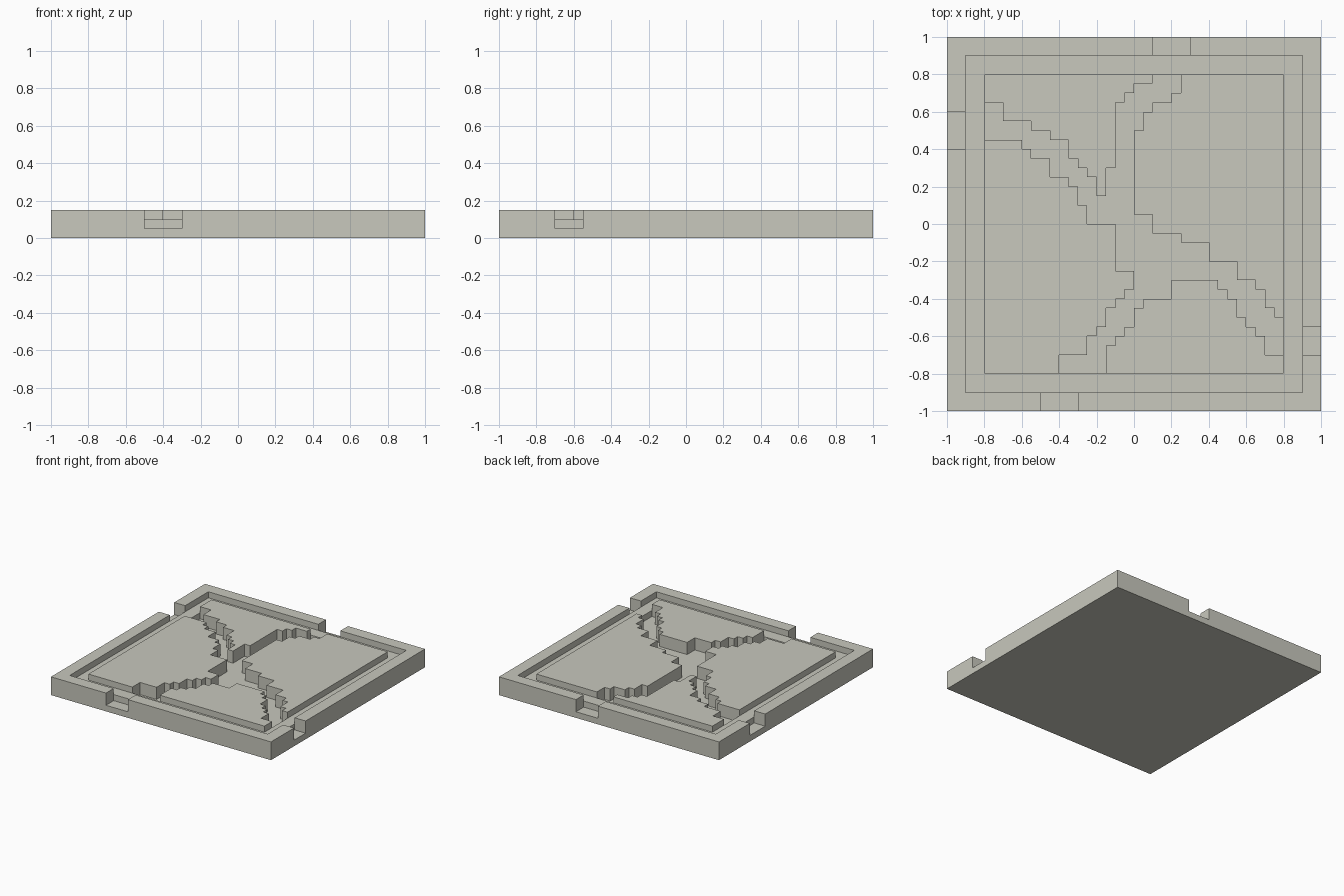
import bpy

if "Cube" in bpy.data.objects:
    bpy.data.objects.remove(bpy.data.objects["Cube"])

stone = bpy.data.materials.new("pale_stone")
stone.diffuse_color = (0.58, 0.58, 0.51, 1)
stone.use_nodes = True
stone.node_tree.nodes["Principled BSDF"].inputs["Base Color"].default_value = stone.diffuse_color


def solid(name, pts, faces, z0, z1):
    """Extrude counter-clockwise flat faces from z0 to z1 into a closed solid."""
    n = len(pts)
    verts = [(x, y, z) for z in (z0, z1) for x, y in pts]
    edges = {(f[i], f[(i + 1) % len(f)]) for f in faces for i in range(len(f))}
    polys = [tuple(reversed(f)) for f in faces]
    polys += [tuple(i + n for i in f) for f in faces]
    polys += [(a, b, b + n, a + n) for a, b in sorted(edges) if (b, a) not in edges]
    mesh = bpy.data.meshes.new(name)
    mesh.from_pydata(verts, [], polys)
    mesh.materials.append(stone)
    obj = bpy.data.objects.new(name, mesh)
    bpy.context.collection.objects.link(obj)
    return obj


def rect(x0, x1, y0, y1):
    return [(x0, y0), (x1, y0), (x1, y1), (x0, y1)]


def box(name, x0, x1, y0, y1, z0, z1):
    return solid(name, rect(x0, x1, y0, y1), [(0, 1, 2, 3)], z0, z1)


TOP, CUT = 0.15, 0.3

# Square terrain tile
tile = box("terrain_tile", -1, 1, -1, 1, 0, TOP)

# Stepped river banks: alternating x and y stops, in steps of 0.05
north = [-16, 13, -14, 11, -11, 10, -9, 9, -7, 7, -6, 6, -5, 5, -4, 3, -3, 6,
         -2, 13, -1, 14, 0, 15, 2, 16]
east = [5, 14, 4, 13, 2, 12, 1, 10, 0, 1, 2, -1, 5, -2, 8, -4, 11, -6,
        13, -7, 14, -9, 15, -10, 16]
south = [-14, 14, -12, 13, -11, 12, -10, 11, -8, 10, -7, 9, -6, 4, -8, 1, -9,
         0, -11, -1, -12, -2, -13, -3, -16]
west = [-8, -14, -5, -12, -4, -11, -3, -9, -2, -8, -1, -7, 0, -5, -2, 0, -5, 2,
        -6, 4, -7, 5, -9, 7, -11, 8, -12, 9, -16]
stops = [s / 20 for s in north + east + south + west]
bank = [(a, b) if i % 2 == 0 else (b, a)
        for i, (a, b) in enumerate(zip(stops, stops[1:]))]
bank.reverse()
cutters = [solid("river_cutter", bank, [tuple(range(len(bank)))], 0.05, CUT)]

# Shallow square groove inside the rim
ring = rect(-0.9, 0.9, -0.9, 0.9) + rect(-0.8, 0.8, -0.8, 0.8)
quads = [(i, (i + 1) % 4, (i + 1) % 4 + 4, i + 4) for i in range(4)]
cutters.append(solid("groove_cutter", ring, quads, 0.1, CUT))

# One notch through each side of the rim
for side, ext in {"front": (-0.5, -0.3, -1.1, -0.9), "back": (0.1, 0.3, 0.9, 1.1),
                  "left": (-1.1, -0.9, 0.4, 0.6), "right": (0.9, 1.1, -0.7, -0.55)}.items():
    cutters.append(box(side + "_notch_cutter", *ext, 0.05, CUT))

# Carve the tile, then drop the cutters
bpy.context.view_layer.objects.active = tile
for cutter in cutters:
    cutter.hide_render = True
    mod = tile.modifiers.new(cutter.name, "BOOLEAN")
    mod.operation = "DIFFERENCE"
    mod.solver = "EXACT"
    mod.object = cutter
    bpy.ops.object.modifier_apply(modifier=mod.name)
    bpy.data.objects.remove(cutter)
